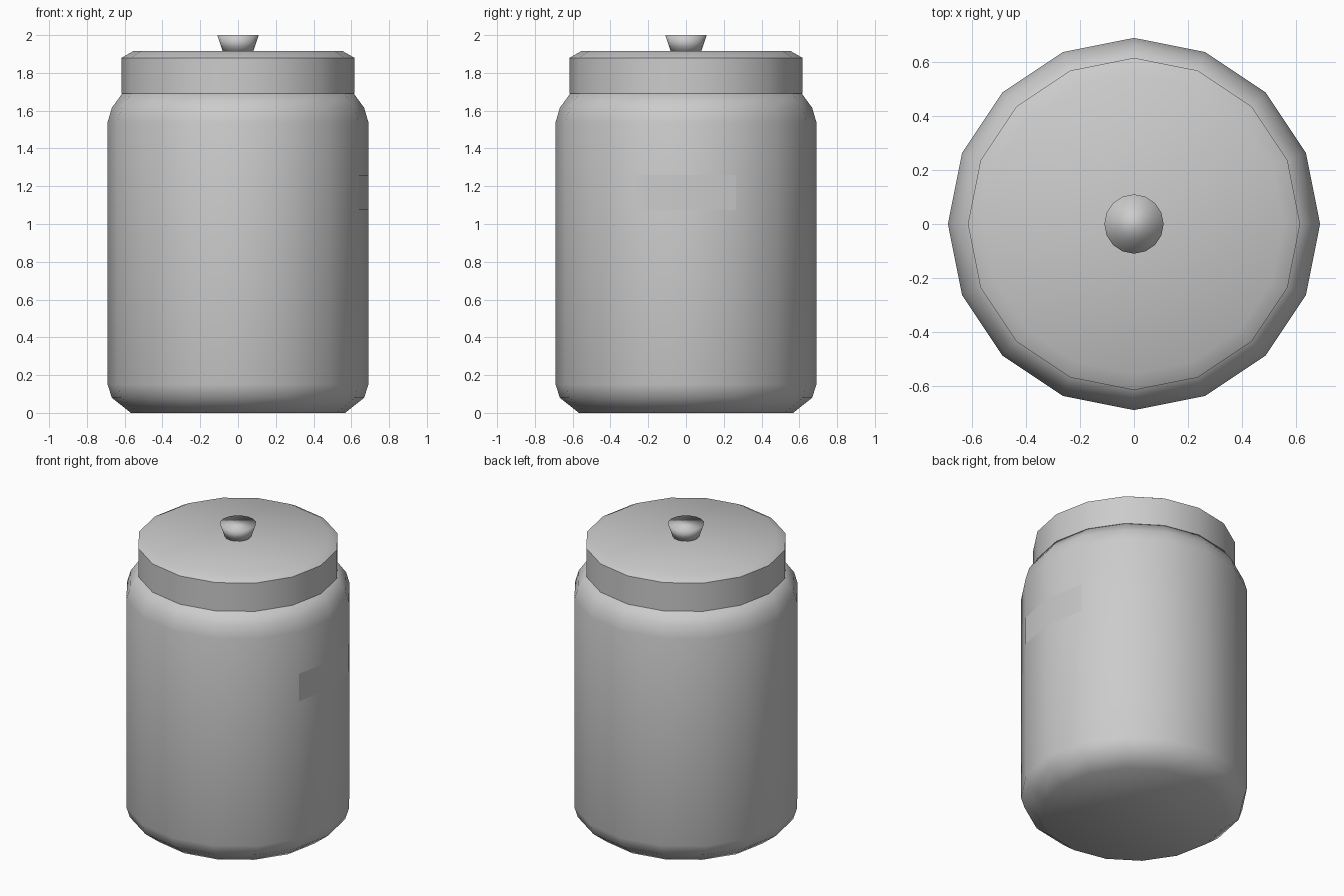
import bpy, bmesh, math

if "Cube" in bpy.data.objects:
    bpy.data.objects.remove(bpy.data.objects["Cube"])

SIDES = 16


def finish(name, bm, angle):
    mesh = bpy.data.meshes.new(name)
    bmesh.ops.recalc_face_normals(bm, faces=bm.faces)
    bm.to_mesh(mesh)
    bm.free()
    obj = bpy.data.objects.new(name, mesh)
    bpy.context.collection.objects.link(obj)
    bpy.ops.object.select_all(action='DESELECT')
    obj.select_set(True)
    bpy.context.view_layer.objects.active = obj
    bpy.ops.object.shade_smooth_by_angle(angle=math.radians(angle))
    return obj


def lathe(name, profile, angle):
    """Closed turned solid from (radius, height) points."""
    bm = bmesh.new()
    rings = []
    for r, z in profile:
        rings.append([bm.verts.new((r * math.cos(math.tau * i / SIDES),
                                    r * math.sin(math.tau * i / SIDES), z))
                      for i in range(SIDES)])
    for low, high in zip(rings, rings[1:]):
        for i in range(SIDES):
            j = (i + 1) % SIDES
            bm.faces.new((low[i], low[j], high[j], high[i]))
    bm.faces.new(rings[0][::-1])
    bm.faces.new(rings[-1])
    return finish(name, bm, angle)


# Jar body with rounded base and shoulder
lathe("jar_body", [(0.567, 0), (0.668, 0.08), (0.69, 0.15), (0.69, 1.54),
                   (0.668, 1.615), (0.61, 1.695)], 60)

# Lid with chamfered rim
lathe("lid", [(0.616, 1.69), (0.616, 1.88), (0.555, 1.915)], 45)

# Flared knob, softly shaded over its top
lathe("lid_knob", [(0.08, 1.91), (0.11, 2.0)], 120)

# Label wrapped over two facets of the right side
bm = bmesh.new()
R = 0.692
cols = []
for i in (-1, 0, 1):
    a = math.tau * i / SIDES
    cols.append([bm.verts.new((R * math.cos(a), R * math.sin(a), z))
                 for z in (1.075, 1.26)])
for a, b in zip(cols, cols[1:]):
    bm.faces.new((a[0], b[0], b[1], a[1]))
label = finish("label", bm, 60)
if label.data.polygons[0].normal.x < 0:
    label.data.flip_normals()
